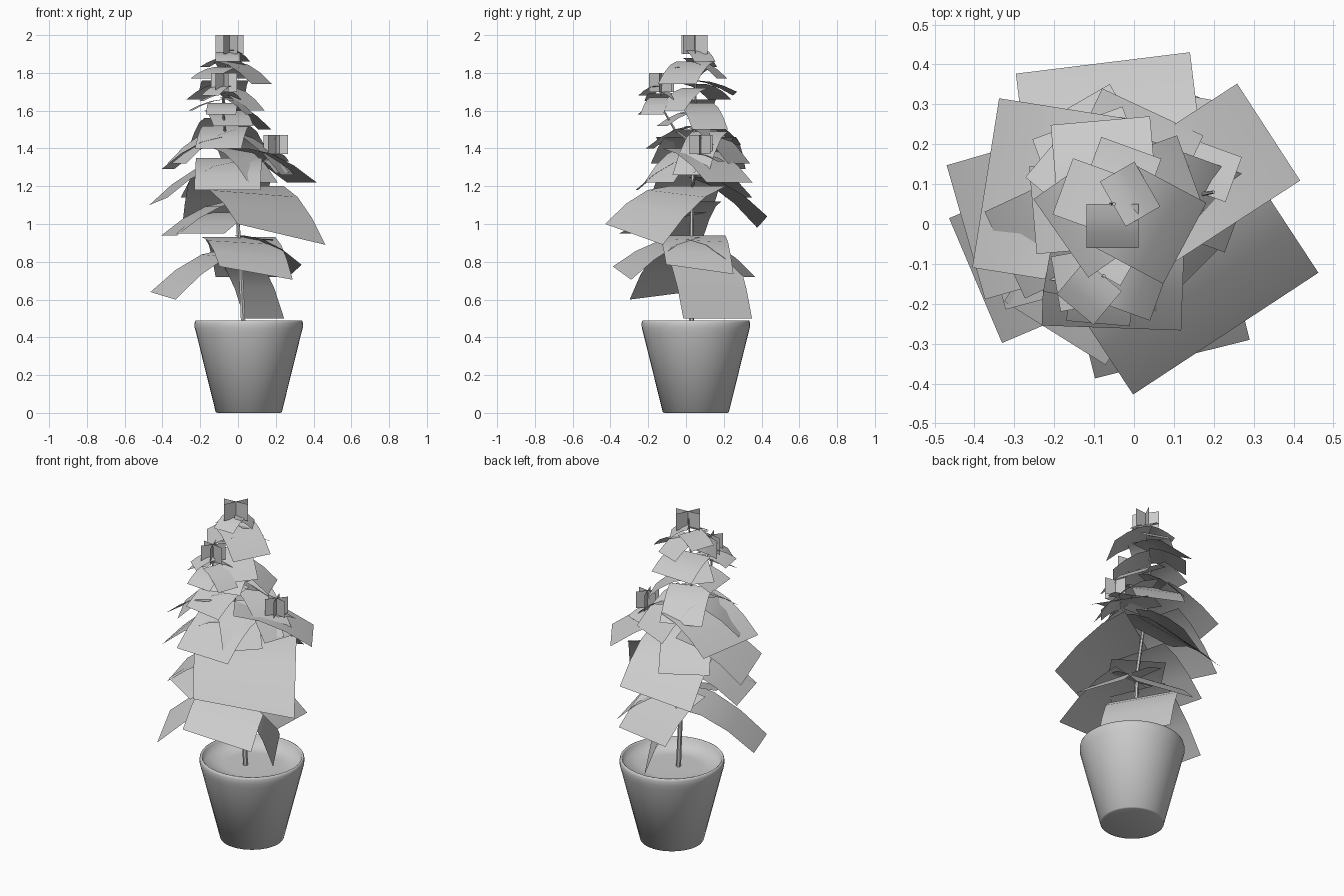
import bpy, bmesh, math
from mathutils import Vector

if "Cube" in bpy.data.objects:
    bpy.data.objects.remove(bpy.data.objects["Cube"])

TRUNK = [(.03, .03, .42), (.015, .03, .75), (0, .03, 1.0), (-.05, .04, 1.38),
         (-.075, .05, 1.65), (-.05, .05, 1.96)]
BRANCH_R = [(-.02, .035, 1.2), (.08, .05, 1.26), (.17, .075, 1.36), (.2, .08, 1.46)]
BRANCH_F = [(-.055, .04, 1.42), (-.07, -.06, 1.5), (-.08, -.13, 1.62), (-.075, -.13, 1.8)]


def make(name, bm, angle=40):
    me = bpy.data.meshes.new(name)
    bm.to_mesh(me)
    bm.free()
    ob = bpy.data.objects.new(name, me)
    bpy.context.collection.objects.link(ob)
    bpy.context.view_layer.objects.active = ob
    bpy.ops.object.select_all(action='DESELECT')
    ob.select_set(True)
    bpy.ops.object.shade_smooth_by_angle(angle=math.radians(angle))
    return ob


def skin(bm, rings):
    """faces between closed rings of vertices, capped at both ends"""
    n = len(rings[0])
    for a, b in zip(rings, rings[1:]):
        for i in range(n):
            j = (i + 1) % n
            bm.faces.new((a[i], a[j], b[j], b[i]))
    bm.faces.new(rings[0][::-1])
    bm.faces.new(rings[-1])


def lathe(name, profile, cx, cy, n=40):
    bm = bmesh.new()
    skin(bm, [[bm.verts.new((cx + r * math.cos(math.tau * i / n),
                             cy + r * math.sin(math.tau * i / n), z))
               for i in range(n)] for r, z in profile])
    return make(name, bm, 120)


def tube(name, pts, r0, r1, n=6):
    bm = bmesh.new()
    rings = []
    for k, p in enumerate(pts):
        d = Vector(pts[min(k + 1, len(pts) - 1)]) - Vector(pts[max(k - 1, 0)])
        q = d.to_track_quat('Z', 'Y')
        r = r0 + (r1 - r0) * k / (len(pts) - 1)
        rings.append([bm.verts.new(Vector(p) + q @ Vector(
            (r * math.cos(math.tau * i / n), r * math.sin(math.tau * i / n), 0)))
            for i in range(n)])
    skin(bm, rings)
    return make(name, bm)


def on_path(path, z):
    for a, b in zip(path, path[1:]):
        if z <= b[2]:
            break
    return Vector(a).lerp(Vector(b), min((z - a[2]) / (b[2] - a[2]), 1))


def leaf(bm, path, az, z0, z1, reach, width, tilt=0, shift=0):
    """drooping leaf card: tilt lowers its left side, shift moves it to the left"""
    a = math.radians(az)
    out, side = Vector((math.cos(a), math.sin(a), 0)), Vector((-math.sin(a), math.cos(a), 0))
    root = on_path(path, z0) + side * shift
    rows = []
    for s in (0, .33, .67, 1):
        c = root + out * reach * s
        c.z = z0 + (z1 - z0) * s ** 1.7
        rows.append([bm.verts.new(c + side * width * t + Vector((0, 0, -tilt * t * s)))
                     for t in (-.5, .5)])
    for p, q in zip(rows, rows[1:]):
        bm.faces.new((p[0], q[0], q[1], p[1]))


def star(bm, c, w, z0, z1, az):
    """upright crossed leaf cards of a shoot tip"""
    for k in range(3):
        a = math.radians(az + 60 * k)
        d = Vector((math.cos(a), math.sin(a), 0)) * w / 2
        lo, hi = Vector((c[0], c[1], z0)), Vector((c[0], c[1], z1))
        bm.faces.new([bm.verts.new(v) for v in (lo - d, lo + d, hi + d, hi - d)])


# pot with its soil surface
lathe("pot", [(.165, 0), (.175, .004), (.278, .42), (.286, .45), (.287, .475), (.283, .488),
              (.277, .49), (.271, .484), (.262, .44), (.15, .437), (.03, .437)], .057, .052)

# stems
tube("trunk", TRUNK, .014, .005)
tube("right_branch", BRANCH_R, .008, .004)
tube("front_branch", BRANCH_F, .008, .004)

# large leaves: azimuth, root z, tip z, reach, width, tilt, shift
LARGE = [
    (30, .82, .5, .18, .42, 0, .055), (203, .87, .62, .44, .34, .04, 0),
    (-76, .93, .74, .38, .40, .07, 0), (8, .94, .76, .31, .36, .05, 0),
    (80, .92, .72, .31, .36, 0, 0), (-56.7, 1.2, .945, .40, .556, .11, .044),
    (195, 1.12, .94, .36, .32, 0, 0), (-122, 1.06, .95, .36, .30, 0, 0),
    (97, 1.25, 1.01, .37, .44, .06, 0), (196, 1.33, 1.12, .38, .35, -.04, -.047),
    (33, 1.40, 1.22, .43, .29, 0, -.053), (171, 1.46, 1.29, .32, .43, 0, -.01),
]
# middle leaves
MIDDLE = [
    (-92, 1.35, 1.18, .30, .35, 0), (120, 1.32, 1.14, .28, .28, 0),
    (-155, 1.5, 1.32, .29, .24, 0), (-20, 1.49, 1.26, .31, .2, 0, .09),
    (-100, 1.52, 1.40, .24, .25, 0), (65, 1.52, 1.32, .26, .28, 0),
    (110, 1.56, 1.42, .22, .24, 0), (-45, 1.4, 1.22, .26, .22, 0),
]
# upper leaves
UPPER = [
    (20, 1.64, 1.5, .23, .20, 0), (-75, 1.6, 1.52, .18, .22, 0), (185, 1.66, 1.6, .18, .22, 0),
    (95, 1.76, 1.69, .21, .25, .02), (-40, 1.72, 1.6, .2, .18, 0), (140, 1.74, 1.66, .2, .16, 0),
    (-28, 1.86, 1.74, .21, .23, 0), (215, 1.83, 1.77, .15, .24, 0), (70, 1.86, 1.77, .15, .16, 0),
    (160, 1.88, 1.83, .13, .15, 0), (-90, 1.91, 1.86, .11, .13, 0), (30, 1.92, 1.86, .10, .13, 0),
]
for name, rows in (("large_leaves", LARGE), ("middle_leaves", MIDDLE), ("upper_leaves", UPPER)):
    bm = bmesh.new()
    for row in rows:
        leaf(bm, TRUNK, *row)
    make(name, bm)

# leaves on the two side branches
bm = bmesh.new()
for row in [(-95, 1.64, 1.58, .12, .16), (-20, 1.67, 1.58, .15, .13), (190, 1.69, 1.65, .12, .14),
            (-130, 1.73, 1.68, .11, .12), (60, 1.7, 1.66, .1, .1)]:
    leaf(bm, BRANCH_F, *row)
for row in [(-40, 1.34, 1.27, .11, .12), (70, 1.37, 1.33, .12, .12)]:
    leaf(bm, BRANCH_R, *row)
make("branch_leaves", bm)

# crossed cards at the shoot tips
bm = bmesh.new()
star(bm, (-.045, .045), .15, 1.9, 2.0, 5)
star(bm, (-.075, -.13), .14, 1.7, 1.8, -10)
star(bm, (.2, .08), .13, 1.37, 1.47, 50)
make("shoot_tips", bm)
